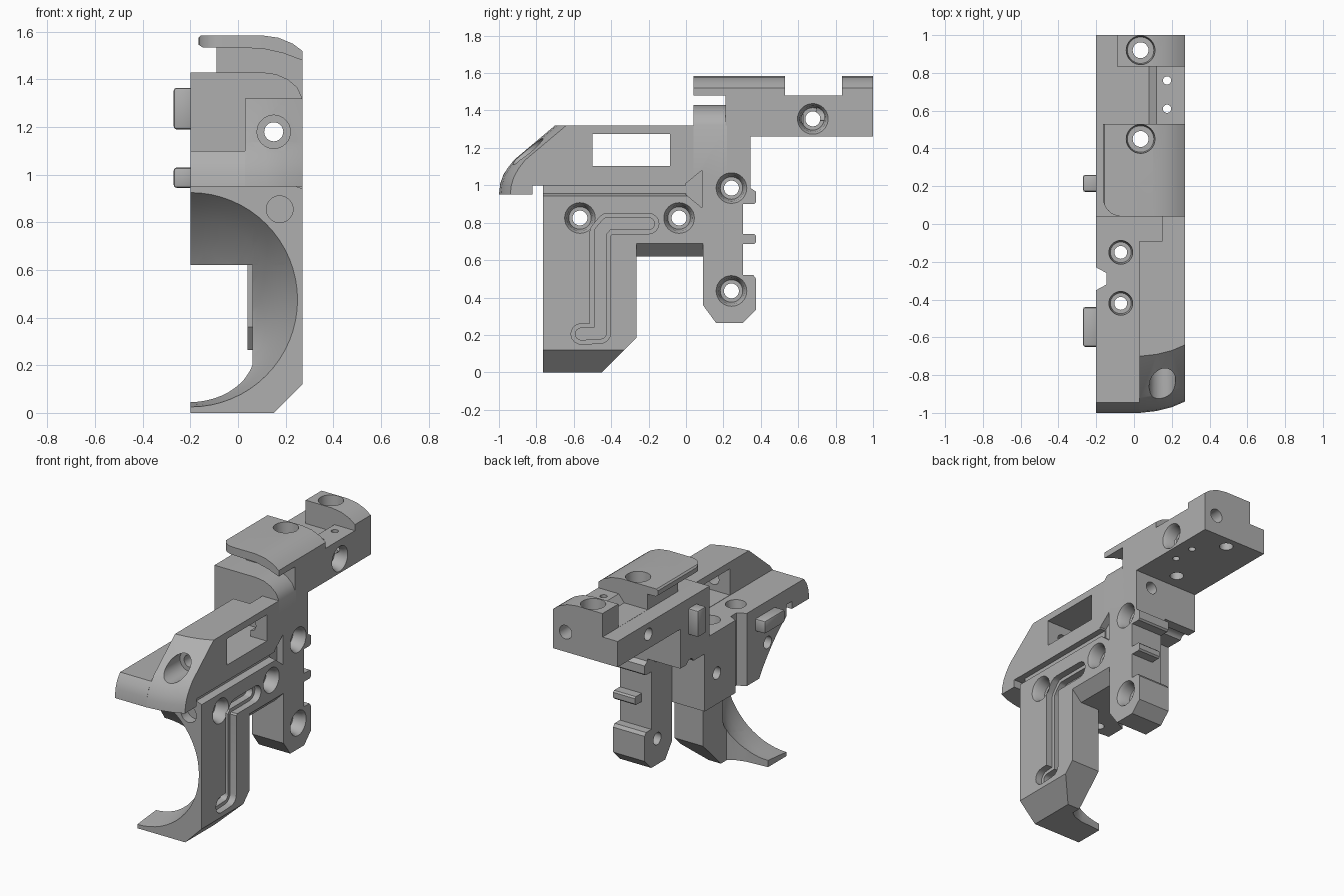
import bpy, bmesh, math
from mathutils import Vector

cube = bpy.data.objects.get("Cube")
if cube:
    bpy.data.objects.remove(cube, do_unlink=True)

grey = bpy.data.materials.new("neutral_grey")
grey.use_nodes = True
grey.diffuse_color = (0.43, 0.43, 0.43, 1)
grey.node_tree.nodes["Principled BSDF"].inputs["Base Color"].default_value = (0.43, 0.43, 0.43, 1)

parts, cutters = [], []


def place(axis, a, b, t):
    return {"x": (t, a, b), "y": (a, t, b), "z": (a, b, t)}[axis]


def loft(name, axis, rings, group):
    """Closed solid from rings of (2D outline, position along the axis)."""
    bm = bmesh.new()
    loops = [[bm.verts.new(place(axis, a, b, t)) for a, b in ring] for ring, t in rings]
    for lo, hi in zip(loops, loops[1:]):
        for i in range(len(lo)):
            j = (i + 1) % len(lo)
            bm.faces.new((lo[i], lo[j], hi[j], hi[i]))
    bm.faces.new(loops[0])
    bm.faces.new(loops[-1])
    bmesh.ops.recalc_face_normals(bm, faces=bm.faces)
    mesh = bpy.data.meshes.new(name)
    bm.to_mesh(mesh)
    bm.free()
    mesh.materials.append(grey)
    ob = bpy.data.objects.new(name, mesh)
    bpy.context.scene.collection.objects.link(ob)
    group.append(ob)
    return ob


def prism(name, axis, poly, lo, hi, group=parts):
    return loft(name, axis, [(poly, lo), (poly, hi)], group)


def box(name, x, y, z, group=parts):
    return prism(name, "z", [(x[0], y[0]), (x[1], y[0]), (x[1], y[1]), (x[0], y[1])], *z, group)


def circle(a, b, r, n=32):
    return [(a + r * math.cos(i * math.tau / n), b + r * math.sin(i * math.tau / n)) for i in range(n)]


def bore(axis, a, b, steps, n=32):
    """Turned cutter; steps are (position, radius)."""
    return loft("bore_cutter", axis, [(circle(a, b, r, n), t) for t, r in steps], cutters)


def capsule(p, q, r):
    p, q = Vector(p), Vector(q)
    base = math.atan2(q.y - p.y, q.x - p.x) - math.pi / 2
    out = []
    for c, start in ((q, base), (p, base + math.pi)):
        for i in range(9):
            ang = start + i * math.pi / 8
            out.append((c.x + r * math.cos(ang), c.y + r * math.sin(ang)))
    return out


# Hand grip and the thin curved lip in front of it
prism("grip", "x", [(-.765, 0), (-.45, 0), (-.265, .185), (-.265, .95), (-.765, .95)], .06, .27)
prism("grip_front_lip", "z", [(-.2, -.765), (.06, -.765), (.06, -.51), (.02, -.54), (-.05, -.56), (-.2, -.57)], 0, .4)

# Middle body
prism("middle_body", "y", [(-.2, .62), (.2, .62), (.27, .69), (.27, 1), (-.2, 1)], -.765, .09)

# Nose shelf and the taller windowed housing beside it
prism("nose_shelf", "x", [(-1, .95), (-.82, .95), (-.82, 1), (.04, 1), (.04, 1.1), (-.945, 1.1), (-.975, 1.06), (-.993, 1.01)], -.2, .03)


def housing_outline(shift):
    front = [(-.70, 1.32), (-.92, 1.135), (-.955, 1.09), (-.98, 1.045), (-.994, 1.0), (-1, .95)]
    return [(y + shift, z) for y, z in front] + [(-.82, .95), (-.82, 1), (-.09, 1), (-.09, 1.32)]


loft("window_housing", "x", [(housing_outline(0), .03), (housing_outline(.01), .12),
                             (housing_outline(.03), .2), (housing_outline(.06), .27)], parts)
box("housing_rear", (.15, .27), (-.09, .04), (1, 1.32))
box("housing_floor", (.03, .15), (-.09, .04), (1, 1.1))

# Upright column carrying the rail
prism("column", "y", [(-.2, 1), (.27, 1), (.27, 1.32), (.25, 1.365), (.21, 1.4), (.16, 1.422), (.1, 1.43), (-.2, 1.43)], .04, .22)
box("column_back", (-.2, .27), (.2, .345), (1, 1.3))

# Rear spine with an upper tab and a bottom lug, and a narrower middle tab
prism("rear_spine", "x", [
    (.09, .36), (.16, .265), (.305, .265), (.375, .335), (.375, .5), (.36, .52), (.305, .52),
    (.305, .9), (.365, .9), (.375, .91), (.375, .965), (.345, .985), (.345, 1.1), (.09, 1.1)], .04, .27)
prism("middle_tab", "x", [(.29, .685), (.365, .685), (.375, .695), (.375, .73), (.365, .74), (.29, .74)], .11, .27)

# Rear rail and front top plate
crown = [(.27, 1.52), (.23, 1.55), (.17, 1.575), (.1, 1.585)]
prism("rear_rail", "y", [(-.2, 1.26), (.27, 1.26)] + crown + [(-.09, 1.585), (-.09, 1.43), (-.2, 1.43)], .21, 1)
prism("top_plate", "y", [(-.165, 1.545), (-.15, 1.535), (.1, 1.53), (.19, 1.51), (.27, 1.48)] + crown + [(-.155, 1.585), (-.165, 1.575)], .04, .53)

# Locating pegs on the flat joining face
for label, y, z in (("upper", (.17, .26), (1.19, 1.365)), ("front", (-.65, -.44), (.945, 1.03))):
    peg = box(label + "_peg", (-.27, -.19), y, z)
    mod = peg.modifiers.new("bevel", "BEVEL")
    mod.width, mod.segments = .012, 2

# Finger scoop, narrowing and sinking towards the back
scoop = [(-.785, .458, .48), (-.765, .45, .475), (-.7, .422, .455), (-.63, .386, .425), (-.57, .35, .395),
         (-.52, .315, .367), (-.48, .28, .342), (-.45, .24, .33)]
loft("scoop_cutter", "y", [(circle(-.2, z, r, 64), y) for y, r, z in scoop], cutters)

# Sloped outer foot, window, joint notch and rail gap
prism("foot_cutter", "y", [(.14, -.01), (.28, -.01), (.28, .13)], -.8, -.2, cutters)
box("window_cutter", (.02, .3), (-.5, -.085), (1.102, 1.275), cutters)
prism("notch_cutter", "z", [(-.21, -.23), (-.2, -.23), (-.145, -.26), (-.145, -.32), (-.2, -.35), (-.21, -.35)], .6, 1.2, cutters)
prism("rail_gap_cutter", "y", [(-.091, 1.431), (.08, 1.431), (.12, 1.48), (.3, 1.48), (.3, 1.7), (-.091, 1.7)], .53, .835, cutters)

# Rounded inner corner of the top plate
corner = [(-.065 - .1 * math.cos(i * math.pi / 16), .14 - .1 * math.sin(i * math.pi / 16)) for i in range(9)]
prism("corner_cutter", "z", corner + [(-.065, .03), (-.18, .03), (-.18, .14)], 1.5, 1.62, cutters)

# Side channel with a flared end
prism("channel_cutter", "y", [(.29, .935), (.23, .955), (.23, .999), (.29, .999)], -.8, .03, cutters)
prism("flare_cutter", "x", [(0, .95), (.085, .88), (.085, 1.08), (0, 1.01)], .225, .28, cutters)

# Stepped decorative slot in the grip
path = [(-.2, .795), (-.42, .795), (-.458, .75), (-.458, .21), (-.56, .205)]
for radius, depth in ((.055, .225), (.032, .18)):
    for p, q in zip(path, path[1:]):
        prism("slot_cutter", "x", capsule(p, q, radius), depth, .28, cutters)

# Countersunk screw holes through the side
for y, z in ((.678, 1.355), (.243, .985), (.243, .435), (-.037, .825), (-.567, .825)):
    bore("x", y, z, [(-.3, .04), (.19, .04), (.19, .06), (.25, .07), (.28, .088)])

# Countersunk holes from above, then plain ones
for y in (.45, .92):
    bore("z", .035, y, [(1.2, .042), (1.5, .042), (1.5, .07), (1.7, .085)])
for y in (-.15, -.42):
    bore("z", -.07, y, [(.5, .034), (1.04, .034), (1.04, .055), (1.12, .066)])
for y in (.61, .76):
    bore("z", .175, y, [(1.2, .022), (1.6, .022)], 20)

# Long hole through the nose, blind holes in grip front and rail end
bore("y", .15, 1.18, [(-1.1, .07), (-.72, .07), (-.72, .04), (.4, .04)])
bore("y", .175, .855, [(-.8, .056), (-.7, .056)])
bore("y", .18, 1.39, [(.7, .045), (1.05, .045)])


def bounds(ob):
    pts = [v.co for v in ob.data.vertices]
    return [(min(p[i] for p in pts), max(p[i] for p in pts)) for i in range(3)]


# Carve each part with the cutters that reach it
boxes = [(c, bounds(c)) for c in cutters]
for part in parts:
    mine = bounds(part)
    for cutter, theirs in boxes:
        if all(a[0] < b[1] - 1e-4 and b[0] < a[1] - 1e-4 for a, b in zip(mine, theirs)):
            mod = part.modifiers.new("cut", "BOOLEAN")
            mod.operation, mod.solver, mod.object = "DIFFERENCE", "EXACT", cutter
bpy.context.view_layer.update()
graph = bpy.context.evaluated_depsgraph_get()
results = [bpy.data.meshes.new_from_object(p.evaluated_get(graph)) for p in parts]
for part, mesh in zip(parts, results):
    part.modifiers.clear()
    part.data = mesh
for cutter in cutters:
    bpy.data.objects.remove(cutter, do_unlink=True)

# Smooth the curves, keep edges sharp
bpy.ops.object.select_all(action="DESELECT")
for part in parts:
    part.select_set(True)
bpy.context.view_layer.objects.active = parts[0]
bpy.ops.object.shade_smooth_by_angle(angle=math.radians(28))
